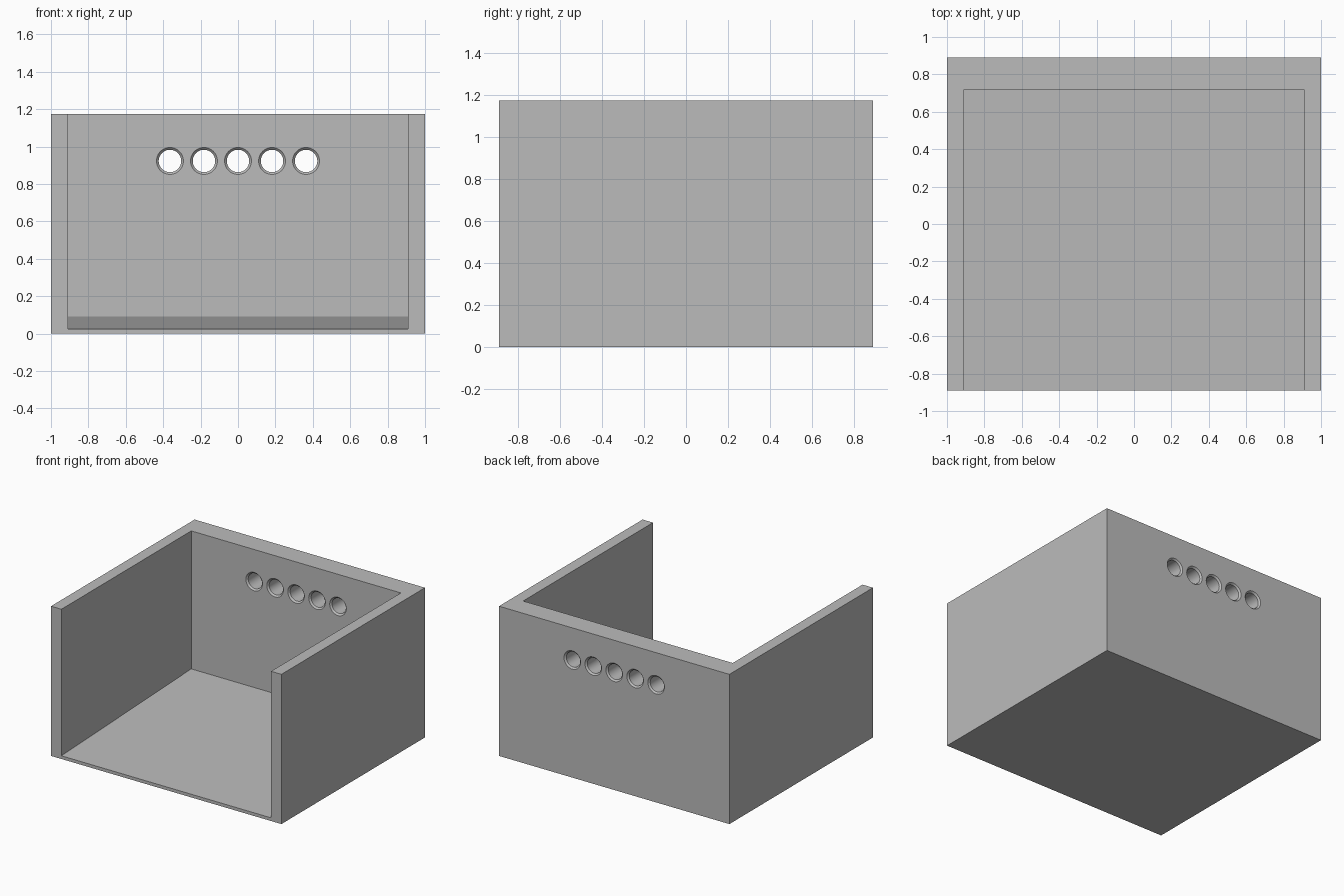
import bpy, bmesh
from math import pi, radians
from mathutils import Vector

default = bpy.data.objects.get("Cube")
if default:
    bpy.data.objects.remove(default)

W, D, H = 1.0, 0.89, 1.175         # half width, half depth, height
INNER_X, BACK_Y = 0.91, 0.72       # inner faces of the side and back walls
FLOOR_FRONT, FLOOR_BACK = 0.025, 0.092

grey = bpy.data.materials.new("plain grey")
grey.use_nodes = True
colour = (0.5, 0.5, 0.5, 1)
grey.diffuse_color = colour
grey.node_tree.nodes["Principled BSDF"].inputs["Base Color"].default_value = colour


def finish(bm, name):
    bmesh.ops.remove_doubles(bm, verts=bm.verts, dist=1e-5)
    bmesh.ops.recalc_face_normals(bm, faces=bm.faces)
    mesh = bpy.data.meshes.new(name)
    bm.to_mesh(mesh)
    bm.free()
    mesh.materials.append(grey)
    obj = bpy.data.objects.new(name, mesh)
    bpy.context.collection.objects.link(obj)
    return obj


def prism(name, half_x, profile):
    """Extrude a (y, z) outline across x."""
    bm = bmesh.new()
    face = bm.faces.new([bm.verts.new((-half_x, y, z)) for y, z in profile])
    new = bmesh.ops.extrude_face_region(bm, geom=[face])["geom"]
    verts = [v for v in new if isinstance(v, bmesh.types.BMVert)]
    bmesh.ops.translate(bm, verts=verts, vec=(2 * half_x, 0, 0))
    return finish(bm, name)


def hole_cutter(x, z, r=0.06, rim=0.072):
    """Round bore along y with a chamfered mouth on both wall faces."""
    c = rim - r
    profile = [(0, BACK_Y - 0.02), (rim, BACK_Y - 0.02), (rim, BACK_Y), (r, BACK_Y + c),
               (r, D - c), (rim, D), (rim, D + 0.02), (0, D + 0.02)]
    bm = bmesh.new()
    verts = [bm.verts.new((x + px, py, z)) for px, py in profile]
    edges = [bm.edges.new(pair) for pair in zip(verts, verts[1:])]
    bmesh.ops.spin(bm, geom=verts + edges, cent=Vector((x, 0, z)), axis=(0, 1, 0),
                   angle=2 * pi, steps=48)
    return finish(bm, "hole_cutter")


# Solid block
body = prism("open_box", W, [(-D, 0), (D, 0), (D, H), (-D, H)])

# Cavity open at front and top, its floor rising gently to the back
slope = (FLOOR_BACK - FLOOR_FRONT) / (BACK_Y + D)
cavity = prism("cavity_cutter", INNER_X,
               [(-D - 0.1, FLOOR_FRONT - 0.1 * slope), (BACK_Y, FLOOR_BACK),
                (BACK_Y, H + 0.1), (-D - 0.1, H + 0.1)])

# Row of five holes through the back wall
cutters = [cavity] + [hole_cutter(0.182 * i, 0.923) for i in range(-2, 3)]

bpy.ops.object.select_all(action="DESELECT")
body.select_set(True)
bpy.context.view_layer.objects.active = body
for cutter in cutters:
    cutter.hide_render = True
    mod = body.modifiers.new("cut", "BOOLEAN")
    mod.operation, mod.solver, mod.object = "DIFFERENCE", "EXACT", cutter
    bpy.ops.object.modifier_apply(modifier=mod.name)
for cutter in cutters:
    bpy.data.objects.remove(cutter)

# Smooth bores, sharp edges elsewhere
bpy.ops.object.shade_smooth_by_angle(angle=radians(30))
